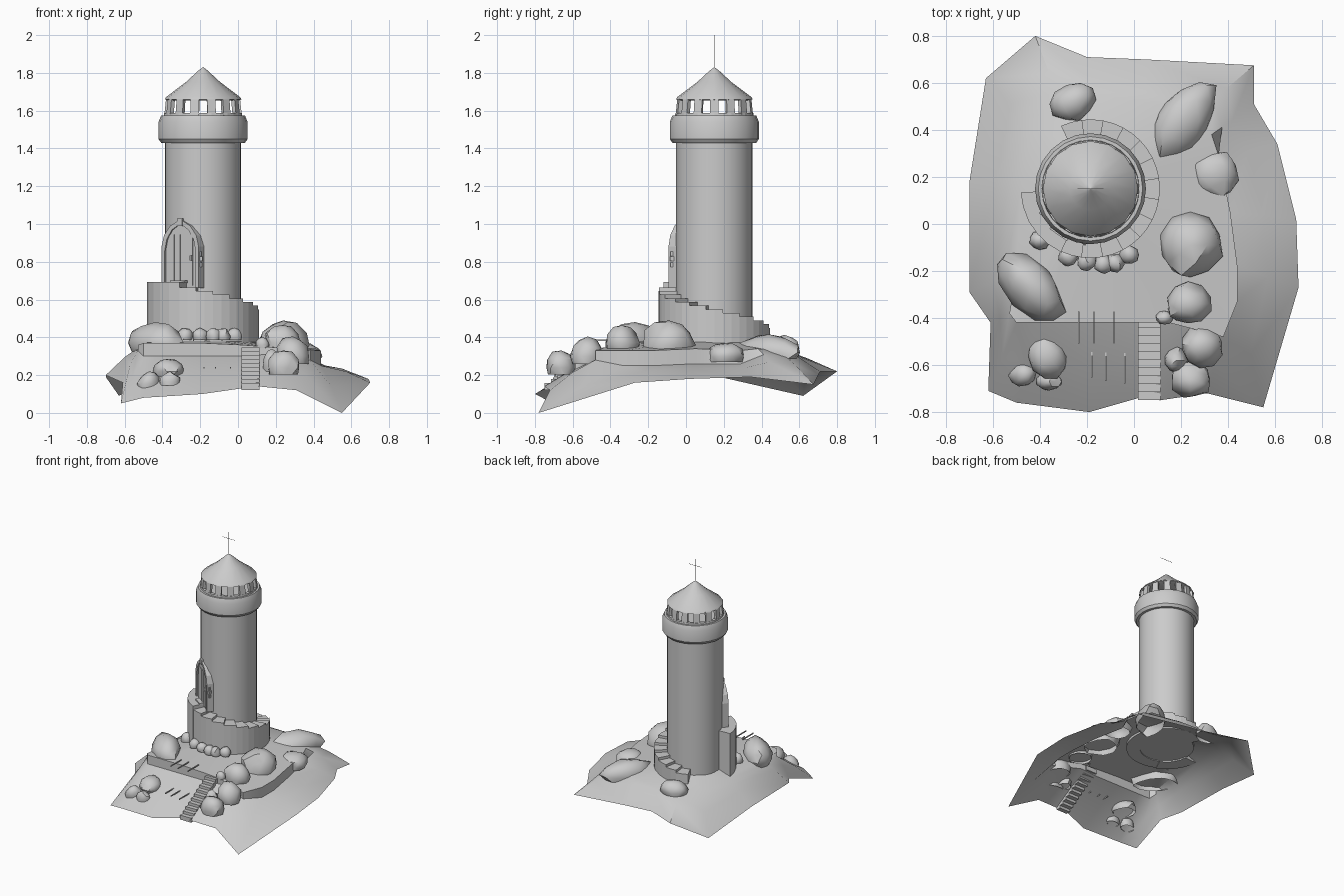
import bpy, bmesh, math, random
from mathutils import Vector, Matrix, noise

if "Cube" in bpy.data.objects:
    bpy.data.objects.remove(bpy.data.objects["Cube"])

random.seed(4)
CX, CY = -0.185, 0.15


def obj(name, verts, faces, smooth=None):
    me = bpy.data.meshes.new(name)
    me.from_pydata([tuple(v) for v in verts], [], faces)
    bm = bmesh.new()
    bm.from_mesh(me)
    bmesh.ops.recalc_face_normals(bm, faces=bm.faces)
    bm.to_mesh(me)
    bm.free()
    ob = bpy.data.objects.new(name, me)
    bpy.context.collection.objects.link(ob)
    if smooth:
        bpy.ops.object.select_all(action='DESELECT')
        ob.select_set(True)
        bpy.context.view_layer.objects.active = ob
        bpy.ops.object.shade_smooth_by_angle(angle=math.radians(smooth))
    return ob


def lathe(name, profile, n, smooth=None):
    verts = [(CX + r * math.cos(2 * math.pi * i / n), CY + r * math.sin(2 * math.pi * i / n), z)
             for r, z in profile for i in range(n)]
    faces = [(k * n + i, k * n + (i + 1) % n, (k + 1) * n + (i + 1) % n, (k + 1) * n + i)
             for k in range(len(profile) - 1) for i in range(n)]
    faces += [tuple(range(n)), tuple(range((len(profile) - 1) * n, len(profile) * n))]
    return obj(name, verts, faces, smooth)


def prism(name, bottom, top):
    n = len(bottom)
    faces = [tuple(range(n)), tuple(range(n, 2 * n))]
    faces += [(i, (i + 1) % n, n + (i + 1) % n, n + i) for i in range(n)]
    return obj(name, list(bottom) + list(top), faces)


def box(name, c, s, mat=None):
    m = mat or Matrix()
    f = lambda k: [m @ Vector((c[0] + a * s[0] / 2, c[1] + b * s[1] / 2, c[2] + k * s[2] / 2))
                   for a, b in ((-1, -1), (1, -1), (1, 1), (-1, 1))]
    return prism(name, f(-1), f(1))


def wedge(name, a0, a1, r0, r1, z0, z1, taper=0.0, seg=1):
    angs = [math.radians(a0 + (a1 - a0) * i / seg) for i in range(seg + 1)]
    ring = lambda d, z: [(CX + (r + d) * math.cos(a), CY + (r + d) * math.sin(a), z)
                         for r, a in [(r1, a) for a in angs] + [(r0, a) for a in reversed(angs)]]
    return prism(name, ring(0, z0), ring(-taper, z1))


# Hillside: plateau edge (x, y), its height, drop of the retaining wall, outer edge
rows = [
    (-.50, -.42, .37, .07, -.62, -.71, .05), (-.40, -.42, .37, .07, -.50, -.76, .08),
    (-.20, -.42, .37, .07, -.19, -.80, .10), (.02, -.42, .36, .06, .02, -.74, .13),
    (.15, -.42, .35, .04, .11, -.75, .14), (.38, -.48, .33, .05, .31, -.72, .12),
    (.44, -.33, .33, .08, .55, -.78, 0), (.44, -.18, .33, .08, .70, -.27, .16),
    (.41, .05, .34, .08, .69, .02, .18), (.36, .29, .33, .07, .61, .34, .19),
    (.33, .38, .34, 0, .51, .51, .17), (.28, .48, .33, 0, .51, .675, .15),
    (.05, .52, .34, 0, .05, .70, .20), (-.15, .50, .34, 0, -.20, .71, .22),
    (-.30, .48, .33, 0, -.42, .80, .22), (-.42, .40, .33, 0, -.63, .62, .09),
    (-.48, .18, .35, 0, -.70, .18, .19), (-.50, -.20, .36, 0, -.70, -.29, .20),
    (-.53, -.38, .36, .03, -.61, -.42, .16)]
n = len(rows)
ring = []
for r in rows:  # opening under the tower
    d = Vector((r[0] - CX, r[1] - CY)).normalized() * .2
    ring.append((CX + d.x, CY + d.y, .385))
verts = ring + [(r[0], r[1], r[2]) for r in rows]
for t in (0, .5, 1):  # natural slopes spread out, walls drop vertically
    for r in rows:
        u = t if r[3] or t else .25
        p = Vector((r[0], r[1], r[2] - r[3])).lerp(Vector(r[4:]), u)
        p.z += .06 * u * (1 - u)
        verts.append(p)
faces = [(k * n + i, k * n + (i + 1) % n, (k + 1) * n + (i + 1) % n, (k + 1) * n + i)
         for k in range(4) for i in range(n)]
obj("hillside", verts, faces, 42)

# Front stairs
for i in range(10):
    box("front_stair", (.065, -.73 + .034 * i, .14 + .021 * i), (.095, .036, .035))

# Tower shaft, gallery ring and roof
lathe("tower_shaft", [(.202, .36), (.202, 1.44)], 32, 40)
lathe("gallery_ring", [(.2, 1.43), (.222, 1.43), (.236, 1.45), (.236, 1.54), (.222, 1.575), (.2, 1.575)], 24, 25)
lathe("roof", [(.19, 1.655), (.203, 1.66), (.196, 1.672), (.09, 1.752), (.025, 1.812), (.001, 1.83)], 16, 30)
for i in range(14):
    a = 360 / 14 * i
    wedge("lantern_post", a - 6.5, a + 6.5, .185, .207, 1.57, 1.665, .01)
wedge("lantern_sill", 0, 359.9, .185, .208, 1.57, 1.588, .002, 28)

# Finial cross
box("finial_pole", (CX, CY, 1.91), (.002, .002, .18))
box("finial_bar", (CX, CY, 1.95), (.11, .002, .002))

# Spiral steps climbing to the door landing
wedge("door_landing", 183, 245, .19, .297, .35, .692, 0, 5)
for i in range(13):
    a = 245 + 17.7 * i
    wedge("spiral_step", a, a + 17.7, .195, .295, .355, .665 - .0195 * i, 0, 2)

# Pointed door, placed facing outwards from the shaft (local x = across, y = out)
th = math.radians(235)
M = Matrix.Translation((CX, CY, 0)) @ Matrix.Rotation(th - math.pi / 2, 4, 'Z')
half = [(.12, .66), (.12, .88), (.104, .94), (.065, .99), (0, 1.025)]
arch = half + [(-x, z) for x, z in half[-2::-1]]
inner = [(x * .83, z if z < .7 else z - .022) for x, z in arch]
place = lambda pts, y: [M @ Vector((x, y, z)) for x, z in pts]
prism("door", place(inner, .15), place(inner, .202))
for i in range(len(arch) - 1):
    quad = [arch[i], arch[i + 1], inner[i + 1], inner[i]]
    prism("door_frame", place(quad, .15), place(quad, .212))
for x in (-.06, -.02, .02, .06):
    box("door_plank", (x, .203, .81), (.032, .006, .27), M)
box("door_handle", (-.07, .21, .82), (.01, .015, .025), M)
box("keystone", (0, .195, 1.01), (.03, .045, .04), M)
box("door_sill", (0, .225, .695), (.09, .03, .014), M)

# Wall lamp beside the door
for z, s in ((.785, .022), (.815, .028), (.843, .02)):
    box("wall_lamp", (CX - .017, -.072, z), (s, s, .024))
box("lamp_bracket", (CX - .017, -.056, .80), (.01, .03, .01))

# Thin slats lying on the terraces
for x, y, z in ((-.235, -.44, .385), (-.17, -.44, .385), (-.085, -.44, .385),
                (-.18, -.585, .24), (-.12, -.6, .24), (-.04, -.61, .24)):
    box("slat", (x, y, z), (.006, .135, .008))

# Boulders, open below ground: x, y, z, half sizes x y z, turn in degrees
rocks = [
    (-.26, .52, .34, .10, .08, .07, 20), (.21, .44, .32, .20, .11, .09, 57),
    (.34, .21, .30, .11, .105, .075, -30), (.24, -.09, .36, .13, .14, .13, 0),
    (.23, -.34, .37, .095, .09, .10, 0), (.29, -.52, .30, .09, .09, .10, 30),
    (.24, -.66, .24, .09, .08, .09, -20), (.18, -.58, .25, .05, .055, .08, 0),
    (.13, -.40, .36, .035, .03, .04, 0), (-.44, -.27, .37, .18, .10, .11, -45),
    (-.37, -.56, .22, .08, .10, .07, 25), (-.47, -.64, .155, .06, .05, .06, 20),
    (-.36, -.67, .165, .055, .04, .05, 0), (-.40, -.07, .39, .045, .04, .05, 0)]
rocks += [(x, y, .405, .042, .04, .045, 40 * i) for i, (x, y) in enumerate(
    ((-.28, -.14), (-.20, -.16), (-.13, -.17), (-.08, -.165), (-.02, -.13)))]
for x, y, z, sx, sy, sz, turn in rocks:
    bm = bmesh.new()
    bmesh.ops.create_icosphere(bm, subdivisions=2, radius=1)
    seed = Vector((x * 37, y * 41, z * 29))
    for v in bm.verts:
        v.co *= 1 + .15 * noise.noise(v.co * 1.3 + seed) + random.uniform(-.06, .06)
    bmesh.ops.bisect_plane(bm, geom=bm.verts[:] + bm.edges[:] + bm.faces[:],
                           plane_co=(0, 0, -.4), plane_no=(0, 0, -1), clear_outer=True)
    bm.verts.index_update()
    bm.transform(Matrix.Translation((x, y, z)) @ Matrix.Rotation(math.radians(turn), 4, 'Z')
                 @ Matrix.Diagonal((sx, sy, sz, 1)))
    pts = [v.co.copy() for v in bm.verts]
    fs = [tuple(v.index for v in f.verts) for f in bm.faces]
    bm.free()
    obj("boulder", pts, fs, 40)
